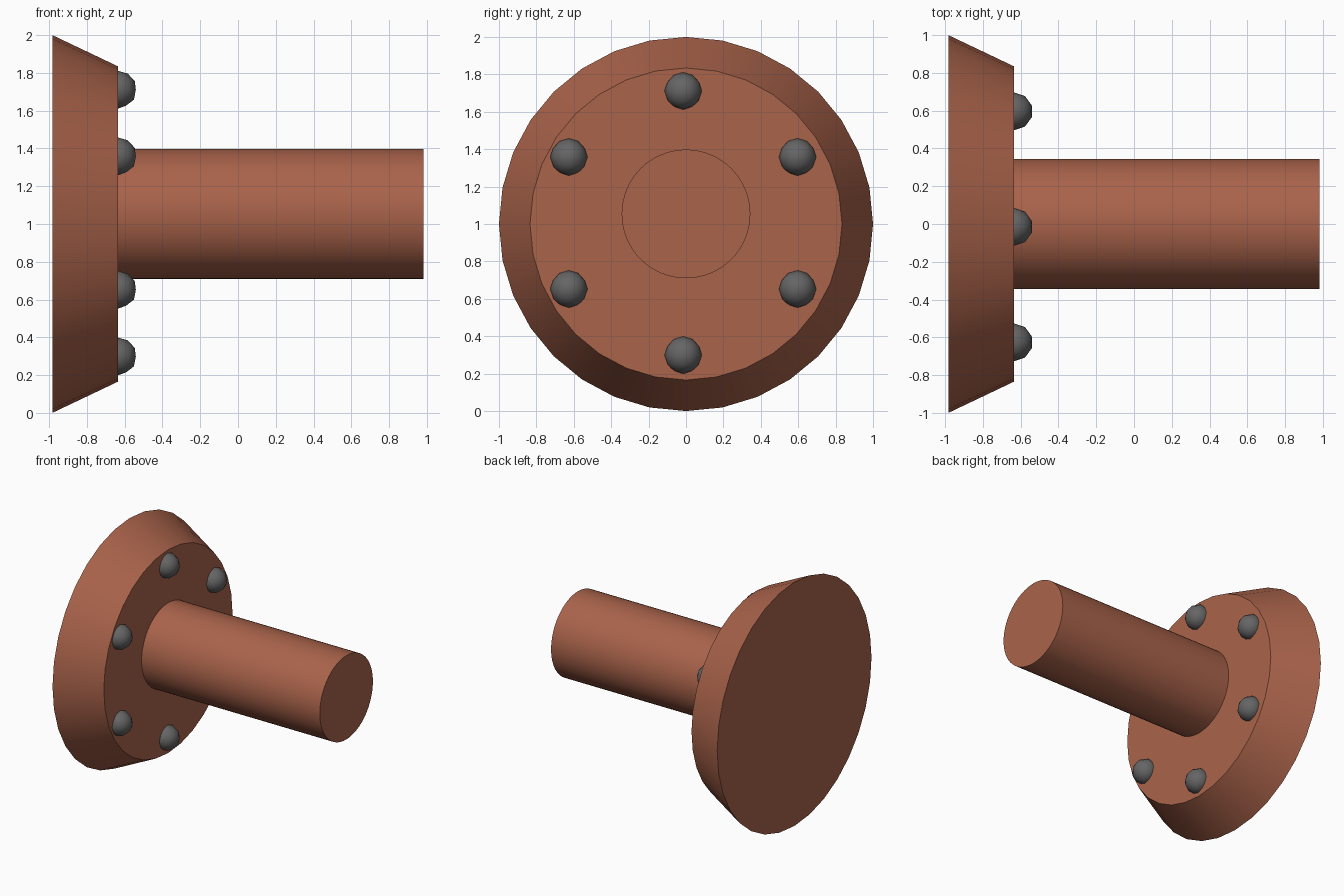
import bpy, math

if "Cube" in bpy.data.objects:
    bpy.data.objects.remove(bpy.data.objects["Cube"])

def material(name, color):
    m = bpy.data.materials.new(name)
    m.diffuse_color = color
    m.use_nodes = True
    m.node_tree.nodes["Principled BSDF"].inputs["Base Color"].default_value = m.diffuse_color
    return m

copper = material("copper", (0.40, 0.125, 0.07, 1))
steel = material("dark_steel", (0.13, 0.13, 0.13, 1))

def finish(name, mat, smooth=30):
    o = bpy.context.object
    o.name = name
    o.data.materials.append(mat)
    bpy.ops.object.shade_smooth_by_angle(angle=math.radians(smooth))
    return o

ALONG_X = (0, math.pi / 2, 0)
BACK, FACE, END = -0.983, -0.634, 0.983

# Tapered flange plate
bpy.ops.mesh.primitive_cone_add(vertices=32, radius1=1.0, radius2=0.834, depth=FACE - BACK,
                                location=((BACK + FACE) / 2, 0, 1), rotation=ALONG_X)
finish("flange", copper)

# Pipe stub, set slightly above the flange centre
bpy.ops.mesh.primitive_cylinder_add(vertices=64, radius=0.344, depth=END - FACE + 0.1,
                                    location=((END + FACE - 0.1) / 2, 0, 1.054), rotation=ALONG_X)
finish("pipe", copper)

# Ring of round bolt heads half sunk in the flange face
for i in range(6):
    a = math.radians(60 * i)
    bpy.ops.mesh.primitive_ico_sphere_add(subdivisions=2, radius=0.1,
        location=(FACE - 0.002, -0.015 + 0.706 * math.sin(a), 1.005 + 0.706 * math.cos(a)))
    finish(f"bolt_{i + 1}", steel, 40)
